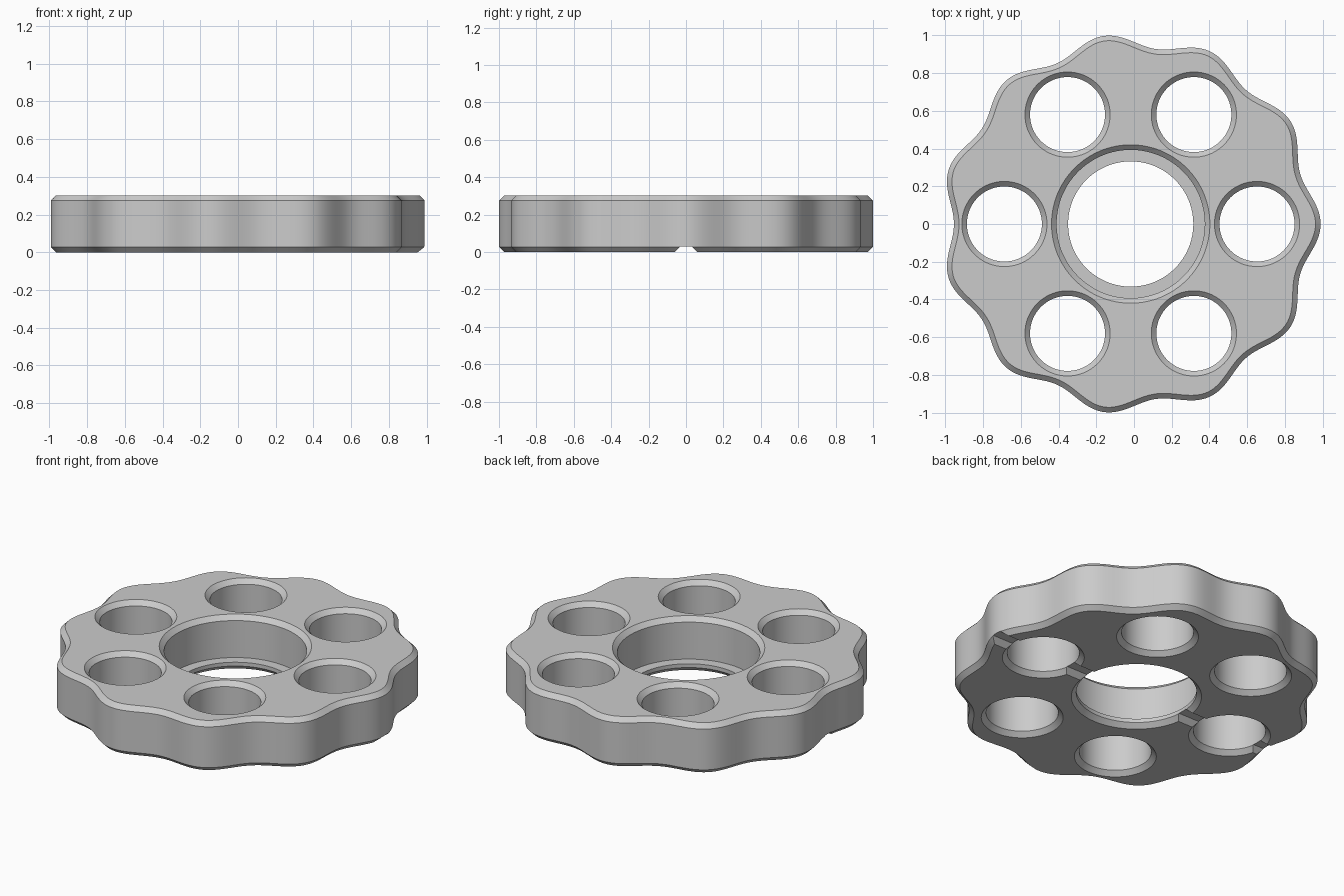
import bpy, bmesh, math
from mathutils import Vector

cube = bpy.data.objects.get("Cube")
if cube:
    bpy.data.objects.remove(cube)

H, C = 0.302, 0.027          # thickness, chamfer size
CX = -0.0175                 # hub axis along x
LOBES, N = 11, 330

grey = bpy.data.materials.new("plain grey")
grey.use_nodes = True
grey.diffuse_color = (0.6, 0.6, 0.6, 1)
grey.node_tree.nodes["Principled BSDF"].inputs["Base Color"].default_value = (0.6, 0.6, 0.6, 1)


def loft(name, rings):
    """Closed solid through a stack of equal-length point loops."""
    bm = bmesh.new()
    loops = [[bm.verts.new(p) for p in ring] for ring in rings]
    n = len(loops[0])
    for a, b in zip(loops, loops[1:]):
        for i in range(n):
            j = (i + 1) % n
            bm.faces.new((a[i], a[j], b[j], b[i]))
    bm.faces.new(loops[0][::-1])
    bm.faces.new(loops[-1])
    bmesh.ops.recalc_face_normals(bm, faces=bm.faces)
    mesh = bpy.data.meshes.new(name)
    bm.to_mesh(mesh)
    bm.free()
    mesh.materials.append(grey)
    ob = bpy.data.objects.new(name, mesh)
    bpy.context.collection.objects.link(ob)
    return ob


def lathe(name, x, y, profile, n):
    """Round cutter from (radius, z) pairs."""
    return loft(name, [[(x + r * math.cos(math.tau * i / n), y + r * math.sin(math.tau * i / n), z)
                        for i in range(n)] for r, z in profile])


# Wavy outline and its inward offset
def outline(t):
    r = 0.9725 + 0.035 * math.cos(LOBES * t)
    return Vector((CX + r * math.cos(t), r * math.sin(t), 0))


def ring(inset, z):
    pts = []
    for i in range(N):
        t = math.tau * i / N
        d = (outline(t + 0.001) - outline(t - 0.001)).normalized()
        p = outline(t) + Vector((-d.y, d.x, 0)) * inset
        pts.append((p.x, p.y, z))
    return pts


# Scalloped body with chamfered rims
body = loft("scalloped_wheel", [ring(C, 0), ring(0, C), ring(0, H - C), ring(C, H)])

# Stepped centre bore, chamfered on both sides
E = 0.05
cutters = [lathe("bore_cutter", CX, 0, [
    (0.332 + C + E, -E), (0.332, C), (0.332, 0.05), (0.393, 0.05),
    (0.393, H - C), (0.393 + C + E, H + E)], 128)]

# Six chamfered round holes
for k in range(6):
    a = math.tau * k / 6
    cutters.append(lathe("hole_cutter", CX + 0.67 * math.cos(a), 0.67 * math.sin(a), [
        (0.199 + C + E, -E), (0.199, C), (0.199, H - C), (0.199 + C + E, H + E)], 72))

# Tapered groove across the underside
groove = [(-0.03, 0.03), (0.03, 0.03), (0.11, -0.05), (-0.11, -0.05)]
cutters.append(loft("groove_cutter", [[(x, y, z) for y, z in groove] for x in (-1.2, 1.2)]))

# Cut everything out of the body
bpy.ops.object.select_all(action='DESELECT')
body.select_set(True)
bpy.context.view_layer.objects.active = body
for c in cutters:
    c.hide_render = True
    m = body.modifiers.new("cut", 'BOOLEAN')
    m.operation, m.solver, m.object = 'DIFFERENCE', 'EXACT', c
    bpy.ops.object.modifier_apply(modifier=m.name)
    bpy.data.objects.remove(c)

bpy.ops.object.shade_smooth_by_angle(angle=math.radians(30))
